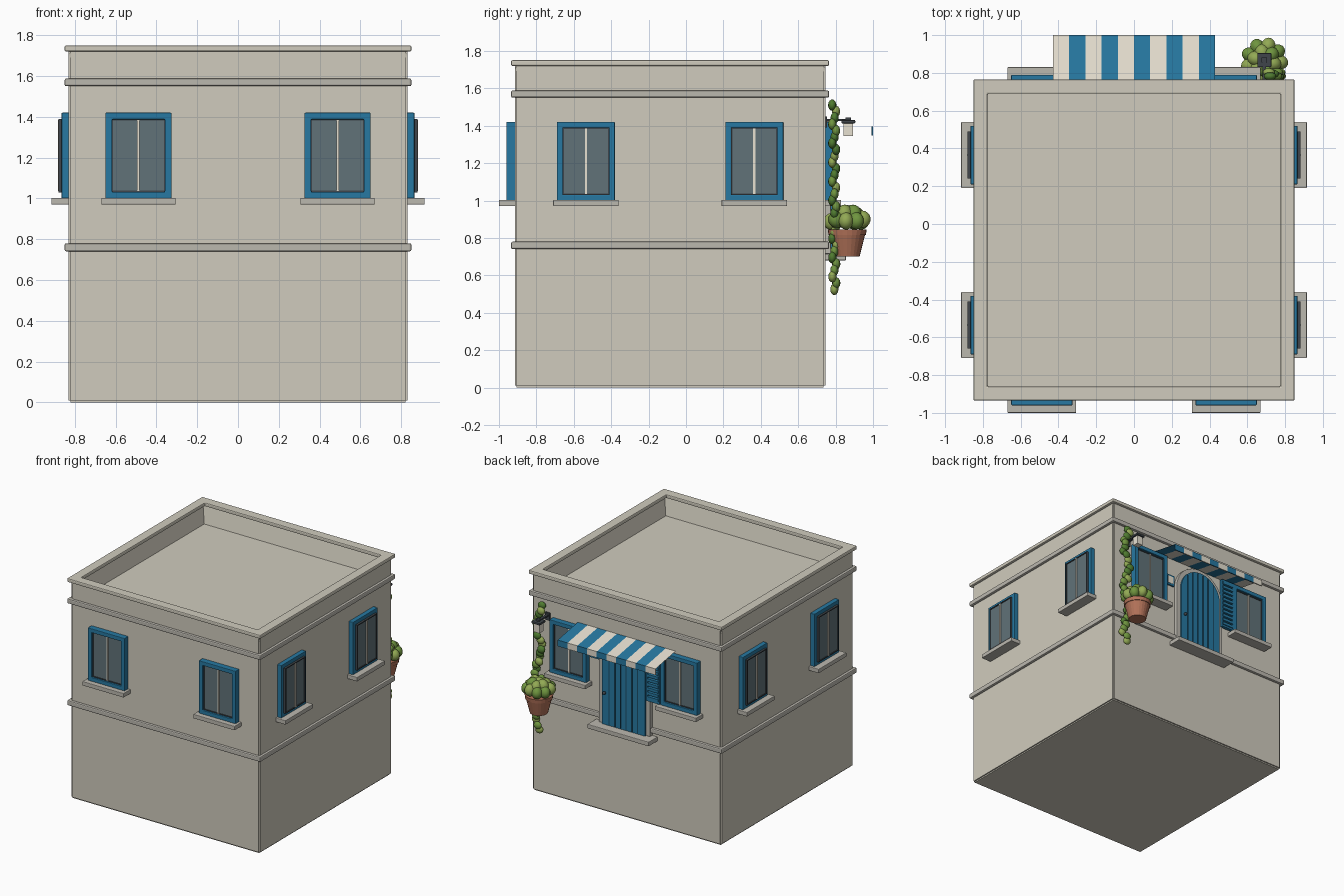
import bpy, bmesh, math, random
from mathutils import Matrix, Vector

if "Cube" in bpy.data.objects:
    bpy.data.objects.remove(bpy.data.objects["Cube"])
random.seed(4)
H, CY = 0.83, -0.085          # half width of the house, y of its centre


def material(name, r, g, b):
    m = bpy.data.materials.new(name)
    m.diffuse_color = (r, g, b, 1)
    m.use_nodes = True
    m.node_tree.nodes["Principled BSDF"].inputs["Base Color"].default_value = m.diffuse_color
    return m


WALL = material("plaster", 0.63, 0.60, 0.51)
TRIM = material("stone_trim", 0.50, 0.48, 0.43)
BLUE = material("blue_paint", 0.02, 0.19, 0.36)
NAVY = material("dark_blue", 0.01, 0.07, 0.13)
GLASS = material("glass", 0.12, 0.17, 0.19)
CREAM = material("cream", 0.80, 0.75, 0.64)
CLAY = material("terracotta", 0.45, 0.17, 0.10)
IRON = material("iron", 0.05, 0.06, 0.07)
GREENS = [material("leaf_dark", 0.08, 0.20, 0.03), material("leaf_mid", 0.16, 0.30, 0.05),
          material("leaf_light", 0.29, 0.40, 0.09)]


def finish(bm, name, mat, M=Matrix(), bevel=0, smooth=False):
    bmesh.ops.transform(bm, matrix=M, verts=bm.verts)
    bmesh.ops.recalc_face_normals(bm, faces=bm.faces)
    for f in bm.faces:
        f.smooth = smooth
    me = bpy.data.meshes.new(name)
    bm.to_mesh(me)
    bm.free()
    me.materials.append(mat)
    ob = bpy.data.objects.new(name, me)
    bpy.context.collection.objects.link(ob)
    if bevel:
        b = ob.modifiers.new("bevel", "BEVEL")
        b.width, b.segments = bevel, 2
    return ob


def boxes(name, items, mat, M=Matrix(), bevel=0):
    bm = bmesh.new()
    for lo, hi in items:
        lo, hi = Vector(lo), Vector(hi)
        T = Matrix.Translation((lo + hi) / 2) @ Matrix.Diagonal((hi - lo).to_4d())
        T[3][3] = 1
        bmesh.ops.create_cube(bm, size=1, matrix=T)
    return finish(bm, name, mat, M, bevel)


def ring(name, c, outer, inner, d0, d1, mat, M=Matrix(), bevel=0):
    """Rectangular frame in local xy, extruded from d0 to d1."""
    bm = bmesh.new()
    loops = [[bm.verts.new((c[0] + sx * h[0], c[1] + sy * h[1], d))
              for sx, sy in ((-1, -1), (1, -1), (1, 1), (-1, 1))]
             for h, d in ((outer, d0), (outer, d1), (inner, d1), (inner, d0))]
    for a, b in zip(loops, loops[1:] + loops[:1]):
        for i in range(4):
            j = (i + 1) % 4
            bm.faces.new((a[i], a[j], b[j], b[i]))
    return finish(bm, name, mat, M, bevel)


def prism(name, pts, d0, d1, mat, M, bevel=0):
    bm = bmesh.new()
    f = bm.faces.new([bm.verts.new((x, y, d0)) for x, y in pts])
    g = bmesh.ops.extrude_face_region(bm, geom=[f])["geom"]
    bmesh.ops.translate(bm, vec=(0, 0, d1 - d0), verts=[v for v in g if isinstance(v, bmesh.types.BMVert)])
    return finish(bm, name, mat, M, bevel)


def cone(name, r1, r2, z0, z1, at, mat, seg=24):
    bm = bmesh.new()
    bmesh.ops.create_cone(bm, cap_ends=True, segments=seg, radius1=r1, radius2=r2, depth=z1 - z0)
    return finish(bm, name, mat, Matrix.Translation((at[0], at[1], (z0 + z1) / 2)))


def blob(name, at, scale, mat, rot=Matrix()):
    bm = bmesh.new()
    bmesh.ops.create_uvsphere(bm, u_segments=14, v_segments=9, radius=1)
    S = Matrix.Diagonal((*scale, 1))
    return finish(bm, name, mat, Matrix.Translation(at) @ rot @ S, smooth=True)


def wall(deg):
    """Local axes on a wall: x along it, y up, z outward."""
    return (Matrix.Translation((0, CY, 0)) @ Matrix.Rotation(math.radians(deg), 4, "Z")
            @ Matrix.Translation((0, -H, 0)) @ Matrix.Rotation(math.pi / 2, 4, "X"))


# house body with sunken roof
bm = bmesh.new()
bmesh.ops.create_cube(bm, size=1, matrix=Matrix.Translation((0, CY, 0.86)) @ Matrix.Diagonal((2 * H, 2 * H, 1.72, 1)))
top = max(bm.faces, key=lambda f: f.calc_center_median().z)
bmesh.ops.inset_region(bm, faces=[top], thickness=H - 0.775)
bmesh.ops.translate(bm, vec=(0, 0, -0.15), verts=top.verts)
edges = [e for e in bm.edges if all(abs(abs(v.co.x) - H) < 1e-4 and v.co.z < 1.73 for v in e.verts)
         and min(v.co.z for v in e.verts) < 0.01]
edges += [e for e in bm.edges if all(v.co.z < 0.01 for v in e.verts) and e not in edges]
bmesh.ops.bevel(bm, geom=edges, offset=0.01, segments=2, affect="EDGES")
finish(bm, "house_body", WALL)

# cornice bands and parapet cap
ring("parapet_cap", (0, CY), (0.85, 0.85), (0.775, 0.775), 1.72, 1.75, WALL, bevel=0.007)
for name, z0, z1 in (("upper_band", 1.55, 1.588), ("middle_band", 0.74, 0.78)):
    ring(name, (0, CY), (0.85, 0.85), (0.82, 0.82), z0, z1, TRIM, bevel=0.008)

# windows on all four walls
for side, deg, u, hw, fd, gd in (("front", 0, 0.488, 0.162, 0.045, 0.025), ("right", 90, 0.45, 0.155, 0.035, 0.045),
                                 ("back", 180, 0.488, 0.162, 0.045, 0.025), ("left", 270, 0.45, 0.155, 0.035, 0.045)):
    M = wall(deg)
    for s in (-1, 1):
        c = (s * u, 1.21)
        n = side + "_window_"
        ring(n + "frame", c, (hw, 0.21), (hw - 0.033, 0.178), -0.01, fd, BLUE, M, 0.004)
        ring(n + "casement", c, (hw - 0.03, 0.18), (hw - 0.038, 0.172), 0, gd + 0.006, IRON, M)
        boxes(n + "glass", [((c[0] - hw + 0.036, 1.036, 0), (c[0] + hw - 0.036, 1.384, gd))], GLASS, M)
        boxes(n + "mullion", [((c[0] - 0.006, 1.036, 0), (c[0] + 0.006, 1.384, gd + 0.008))], CREAM, M)
        boxes(n + "sill", [((c[0] - hw - 0.02, 0.97, -0.01), (c[0] + hw + 0.02, 1.003, 0.085))], TRIM, M, 0.004)

# arched door on the back wall
B = wall(180)


def arch(r, z0, spring):
    return [(-r, z0), (r, z0)] + [(r * math.cos(math.pi * i / 20), spring + r * math.sin(math.pi * i / 20))
                                  for i in range(21)]


prism("door_surround", arch(0.225, 0.715, 1.2), -0.01, 0.03, TRIM, B, 0.004)
prism("door", arch(0.19, 0.715, 1.2), 0.0, 0.042, BLUE, B)
boxes("door_grooves", [((x - 0.004, 0.72, 0.03), (x + 0.004, 1.2 + math.sqrt(0.18 ** 2 - x * x), 0.045))
                       for x in (-0.125, -0.075, -0.025, 0.025, 0.075, 0.125)], NAVY, B)
blob("door_knob", B @ Vector((-0.16, 0.97, 0.055)), (0.012, 0.015, 0.012), IRON)
boxes("door_step", [((-0.27, 0.68, -0.01), (0.27, 0.715, 0.11))], TRIM, B, 0.005)

# louvred shutter and wall plaque beside the door
ring("shutter_frame", (0.265, 1.21), (0.058, 0.205), (0.046, 0.19), 0.025, 0.05, BLUE, B)
boxes("shutter_slats", [((0.217, z, 0.03), (0.313, z + 0.022, 0.055))
                        for z in [1.022 + 0.0355 * i for i in range(11)]], BLUE, B)
boxes("plaque", [((-0.315, 1.2, 0), (-0.235, 1.29, 0.015))], BLUE, B, 0.003)
boxes("plaque_panel", [((-0.3, 1.215, 0.01), (-0.25, 1.275, 0.018))], CREAM, B)

# striped awning: thin sloping cloth with a front valance
for i in range(10):
    x0 = 0.43 - 0.086 * i
    x1 = x0 - 0.086
    bm = bmesh.new()
    bm.faces.new([bm.verts.new(p) for p in ((x1, 1.44, 0), (x1, 1.395, 0.25), (x0, 1.395, 0.25), (x0, 1.44, 0))])
    mat = BLUE if i % 2 else CREAM
    finish(bm, "awning_cloth", mat, B)
    boxes("awning_valance", [((x1, 1.347, 0.246), (x0, 1.396, 0.255))], mat, B)

# wall lantern
L = (0.69, 0.868)
boxes("lantern_bracket", [((0.68, 0.74, 1.425), (0.70, 0.87, 1.437)), ((0.67, 0.74, 1.39), (0.71, 0.755, 1.45))], IRON)
boxes("lantern_glass", [((L[0] - 0.026, L[1] - 0.026, 1.345), (L[0] + 0.026, L[1] + 0.026, 1.415))], CREAM)
boxes("lantern_roof", [((L[0] - 0.037, L[1] - 0.037, 1.413), (L[0] + 0.037, L[1] + 0.037, 1.43))], IRON, bevel=0.004)
boxes("lantern_cap", [((L[0] - 0.014, L[1] - 0.014, 1.43), (L[0] + 0.014, L[1] + 0.014, 1.443))], IRON)

# flower pot with leafy clump
P = (0.69, 0.862)
cone("flower_pot", 0.066, 0.096, 0.70, 0.82, P, CLAY)
cone("flower_pot_rim", 0.1, 0.104, 0.815, 0.845, P, CLAY)
for n, r, z, s in ((9, 0.082, 0.895, 0.046), (6, 0.045, 0.925, 0.048), (1, 0, 0.935, 0.046)):
    for i in range(n):
        a = 2 * math.pi * i / n + n
        blob("pot_foliage", (P[0] + r * math.cos(a), P[1] + r * math.sin(a), z + random.uniform(-0.008, 0.008)),
             (s, s * 0.85, s), random.choice(GREENS[1:]), Matrix.Rotation(a, 4, "Z"))

# climbing vine
for i in range(30):
    t = i / 29
    x = 0.74 + 0.025 * math.sin(t * 17) + 0.012 * random.uniform(-1, 1)
    blob("vine_leaf", (x, 0.793 + 0.012 * math.sin(i * 2.1), 0.525 + 0.985 * t),
         (0.033, 0.022, 0.03), random.choice(GREENS), Matrix.Rotation(random.uniform(-0.6, 0.6), 4, "Y"))
